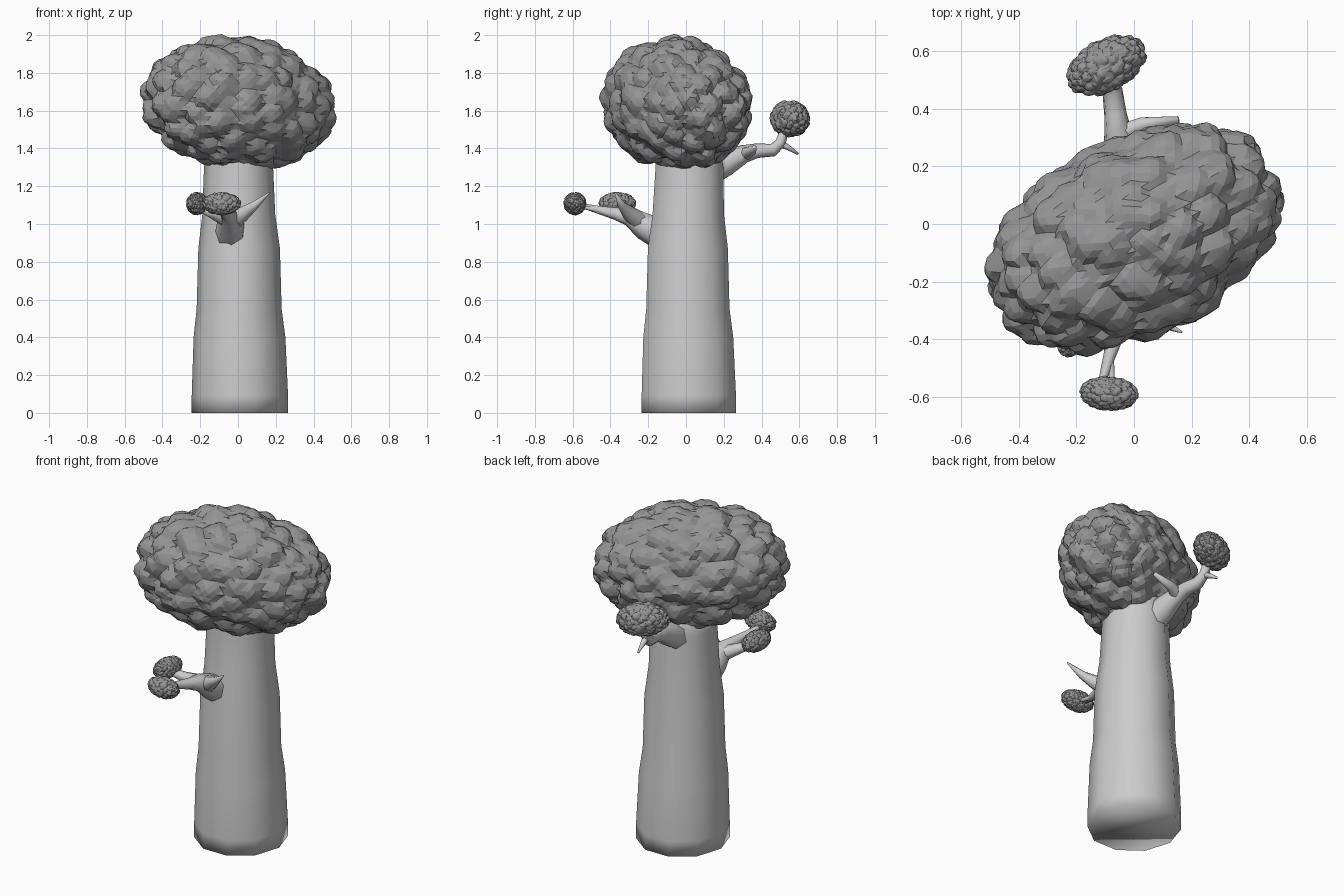
import bpy, bmesh, math, random
from mathutils import Vector, Matrix, kdtree

if "Cube" in bpy.data.objects:
    bpy.data.objects.remove(bpy.data.objects["Cube"])

random.seed(4)
leaf = bpy.data.materials.new("leaf_grey")
leaf.diffuse_color = (0.3, 0.3, 0.3, 1)
leaf.use_nodes = True
leaf.node_tree.nodes["Principled BSDF"].inputs["Base Color"].default_value = leaf.diffuse_color


def finish(name, bm, smooth_angle):
    bmesh.ops.recalc_face_normals(bm, faces=bm.faces[:])
    mesh = bpy.data.meshes.new(name)
    bm.to_mesh(mesh)
    bm.free()
    ob = bpy.data.objects.new(name, mesh)
    bpy.context.collection.objects.link(ob)
    bpy.ops.object.select_all(action='DESELECT')
    ob.select_set(True)
    bpy.context.view_layer.objects.active = ob
    bpy.ops.object.shade_smooth_by_angle(angle=math.radians(smooth_angle))
    return ob


def skin(bm, rings):
    # Bridge successive vertex rings and cap both ends
    for a, b in zip(rings, rings[1:]):
        n = len(a)
        for i in range(n):
            j = (i + 1) % n
            bm.faces.new((a[i], a[j], b[j], b[i]))
    bm.faces.new(rings[0])
    bm.faces.new(rings[-1])


def limb(name, path, sides=7):
    # Tapered tube through (x, y, z, radius) points
    bm = bmesh.new()
    pts = [Vector(p[:3]) for p in path]
    rings = []
    for i, p in enumerate(pts):
        tangent = (pts[min(i + 1, len(pts) - 1)] - pts[max(i - 1, 0)]).normalized()
        u = tangent.cross(Vector((0.13, 0.05, 1))).normalized()
        v = tangent.cross(u)
        r = path[i][3]
        rings.append([bm.verts.new(p + r * (math.cos(t) * u + math.sin(t) * v))
                      for t in (2 * math.pi * k / sides for k in range(sides))])
    skin(bm, rings)
    return finish(name, bm, 85)


def foliage(name, centre, size, turn, tilt=0, lumps=150, detail=5):
    # Ellipsoid broken into faceted lumps separated by creases
    tree = kdtree.KDTree(lumps)
    heights = []
    stretch = Vector((size[0], size[1], size[2])) / max(size)
    for i in range(lumps):
        z = 1 - (2 * i + 1) / lumps
        a = i * math.pi * (3 - math.sqrt(5))
        r = math.sqrt(1 - z * z)
        d = Vector((r * math.cos(a), r * math.sin(a), z))
        d += Vector([random.uniform(-0.13, 0.13) for _ in range(3)])
        tree.insert(d.normalized() * stretch, i)
        heights.append(random.uniform(-0.015, 0.025))
    tree.balance()
    bm = bmesh.new()
    bmesh.ops.create_icosphere(bm, subdivisions=detail, radius=1)
    for v in bm.verts:
        d = v.co.normalized()
        _, i, dist = tree.find(d * stretch)
        v.co = d * (1.012 + heights[i] - min(4.5 * dist * dist, 0.1)
                    + random.uniform(-0.008, 0.008))
    bm.transform(Matrix.Translation(centre)
                 @ Matrix.Rotation(math.radians(turn), 4, 'Z')
                 @ Matrix.Rotation(math.radians(tilt), 4, 'Y')
                 @ Matrix.Diagonal((*size, 1)))
    ob = finish(name, bm, 12)
    ob.data.materials.append(leaf)
    return ob


# Trunk: slightly wavy column, shaded smooth over the base (centre x, centre y, z, radius)
bm = bmesh.new()
profile = [(0.01, 0.015, 0, 0.255), (0.01, 0.015, 0.09, 0.255),
           (0.008, 0.012, 0.40, 0.243), (0.006, 0.01, 0.55, 0.225),
           (0.006, 0.01, 0.87, 0.216), (0.004, 0.012, 1.05, 0.193),
           (0.003, 0.018, 1.30, 0.183), (0.003, 0.01, 1.5, 0.17)]
rings = []
for x, y, z, r in profile:
    rings.append([bm.verts.new((x + r * math.cos(k * math.pi / 5),
                                y + 1.03 * r * math.sin(k * math.pi / 5), z))
                  for k in range(10)])
skin(bm, rings)
finish("trunk", bm, 180)

# Front branch with its three forks
limb("front_branch", [(-0.04, -0.09, 0.92, 0.085), (-0.04, -0.22, 0.99, 0.074),
                      (-0.045, -0.30, 1.04, 0.05), (-0.06, -0.37, 1.055, 0.034),
                      (-0.085, -0.46, 1.075, 0.022), (-0.115, -0.56, 1.10, 0.012)])
limb("front_fork_right", [(-0.04, -0.24, 1.01, 0.055), (0.03, -0.30, 1.055, 0.04),
                          (0.09, -0.34, 1.10, 0.023), (0.165, -0.375, 1.165, 0.004)])
limb("front_fork_left", [(-0.05, -0.26, 1.02, 0.045), (-0.13, -0.32, 1.055, 0.032),
                         (-0.21, -0.36, 1.09, 0.018)])
limb("front_twig", [(-0.085, -0.45, 1.072, 0.016), (-0.075, -0.55, 1.09, 0.009)])

# Back branch with its side fork and hanging twig
limb("back_branch", [(-0.03, 0.09, 1.26, 0.085), (-0.04, 0.22, 1.325, 0.072),
                     (-0.055, 0.31, 1.37, 0.05), (-0.065, 0.38, 1.387, 0.04),
                     (-0.075, 0.46, 1.39, 0.036), (-0.085, 0.50, 1.43, 0.03),
                     (-0.09, 0.53, 1.52, 0.02)])
limb("back_fork", [(-0.05, 0.31, 1.37, 0.038), (0.03, 0.345, 1.385, 0.028),
                   (0.155, 0.362, 1.405, 0.013)])
limb("back_twig", [(-0.085, 0.49, 1.43, 0.022), (-0.09, 0.54, 1.405, 0.015),
                   (-0.095, 0.595, 1.37, 0.006)])

# Crown and the small leaf clusters
foliage("crown", (0, -0.05, 1.637), (0.548, 0.35, 0.358), 27, 5)
foliage("front_cluster", (-0.087, -0.588, 1.108), (0.102, 0.06, 0.061), -4)
foliage("left_cluster", (-0.217, -0.363, 1.108), (0.1, 0.056, 0.061), 80)
foliage("back_cluster", (-0.095, 0.55, 1.557), (0.147, 0.092, 0.098), 28, 3)
